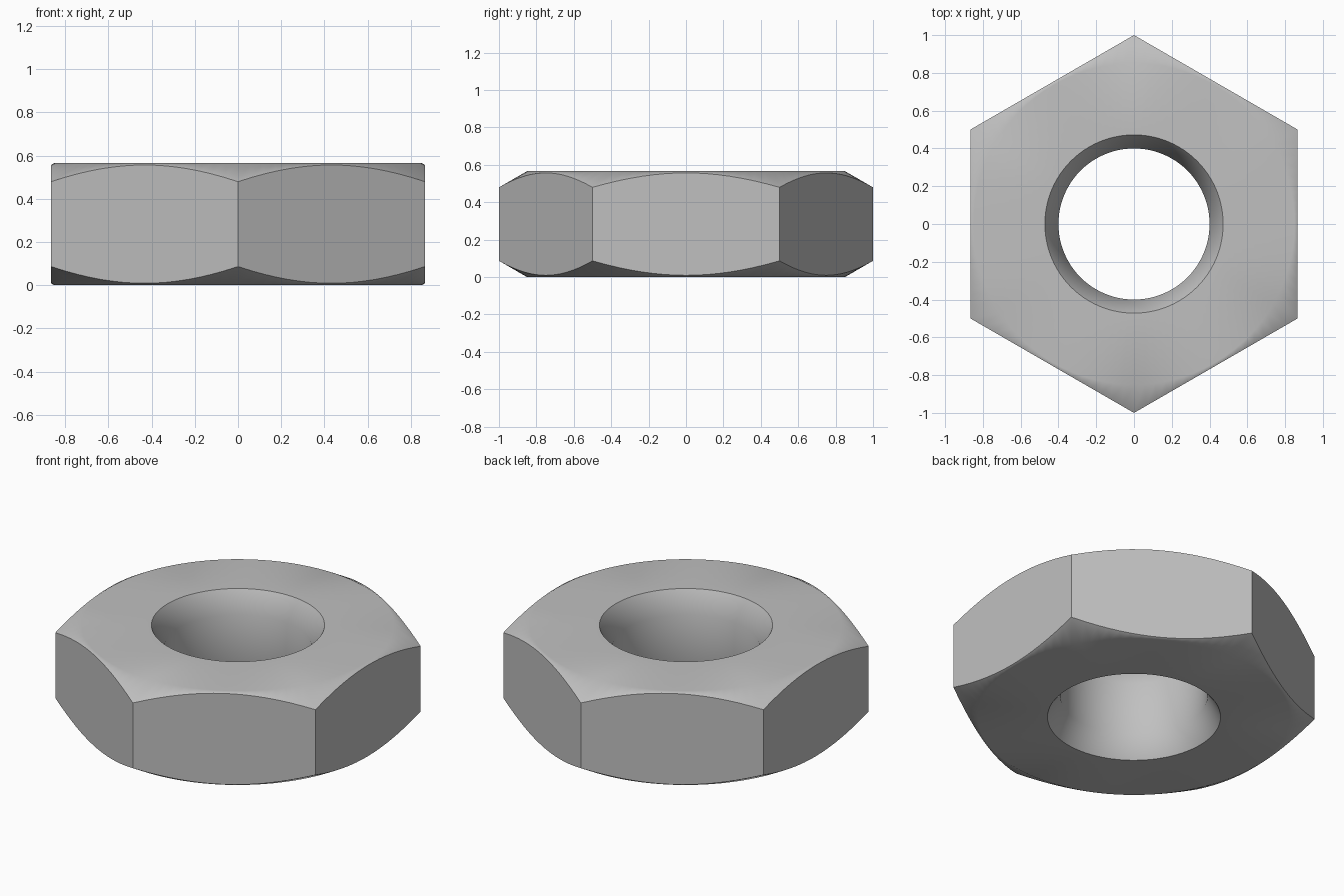
import bpy, bmesh
from math import pi, cos, sin, tan, radians

cube = bpy.data.objects.get("Cube")
if cube:
    bpy.data.objects.remove(cube, do_unlink=True)

HEIGHT = 0.566
APOTHEM = cos(pi / 6)       # centre to flat; corners lie at radius 1
FACE_RADIUS = 0.85          # where the outer chamfer starts
HOLE_RADIUS, RIM_RADIUS, RIM_DEPTH = 0.4, 0.472, 0.125
SEGMENTS = 96

# Steel
steel = bpy.data.materials.new("grey_steel")
steel.use_nodes = True
colour = (0.53, 0.53, 0.53, 1)
steel.diffuse_color = colour
steel.node_tree.nodes["Principled BSDF"].inputs["Base Color"].default_value = colour


def profile(angle):
    """Closed section (radius, z) of the nut; corners point along y."""
    offset = (angle - pi / 6 + pi / 6) % (pi / 3)
    offset = min(offset, pi / 3 - offset)
    outer = APOTHEM / cos(offset)
    drop = (outer - FACE_RADIUS) * tan(radians(30))
    lower = [(HOLE_RADIUS, RIM_DEPTH), (RIM_RADIUS, 0), (FACE_RADIUS, 0), (outer, drop)]
    return lower + [(r, HEIGHT - z) for r, z in reversed(lower)]


# Hexagonal nut: sweep the section round the axis
bm = bmesh.new()
rings = []
for i in range(SEGMENTS):
    a = 2 * pi * i / SEGMENTS
    rings.append([bm.verts.new((r * cos(a), r * sin(a), z)) for r, z in profile(a)])
for i, ring in enumerate(rings):
    following = rings[(i + 1) % SEGMENTS]
    for j in range(len(ring)):
        k = (j + 1) % len(ring)
        bm.faces.new((ring[j], following[j], following[k], ring[k]))
bmesh.ops.recalc_face_normals(bm, faces=bm.faces)

mesh = bpy.data.meshes.new("hex_nut")
bm.to_mesh(mesh)
bm.free()
mesh.materials.append(steel)
nut = bpy.data.objects.new("hex_nut", mesh)
bpy.context.collection.objects.link(nut)

# Smooth bore and chamfers, crisp flats
bpy.ops.object.select_all(action="DESELECT")
nut.select_set(True)
bpy.context.view_layer.objects.active = nut
bpy.ops.object.shade_smooth_by_angle(angle=radians(35))
weighted = nut.modifiers.new("even_faces", "WEIGHTED_NORMAL")
weighted.keep_sharp = True
